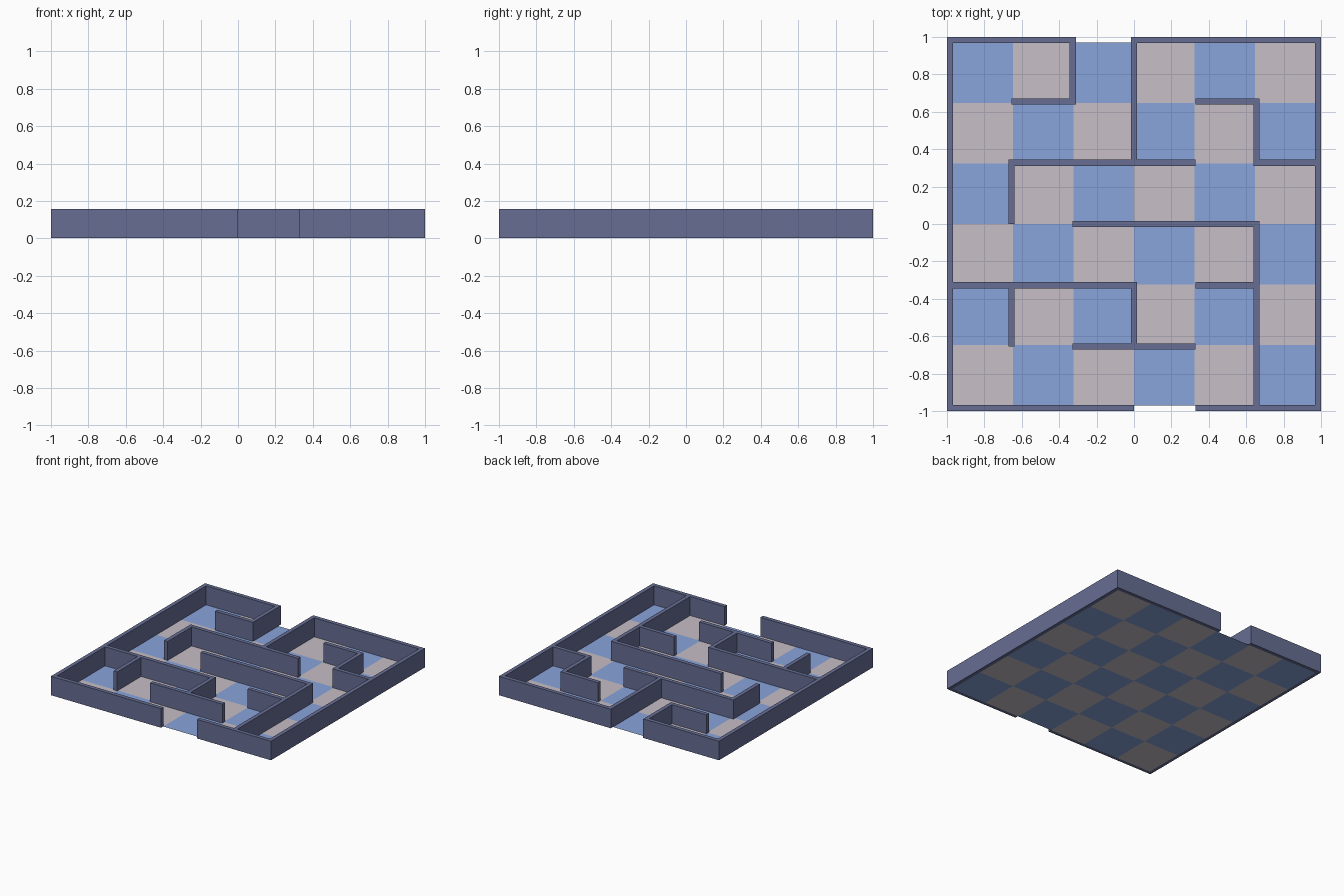
import bpy, bmesh

if "Cube" in bpy.data.objects:
    bpy.data.objects.remove(bpy.data.objects["Cube"])

N = 6              # cells per side
PITCH = 0.3278     # wall grid spacing
HALF = 0.0165      # half wall thickness
HEIGHT = 0.157
TILE = 0.3235      # floor tile size

# Wall runs on the grid: (line, start, end)
ACROSS = [(6, 0, 2), (6, 3, 6), (5, 1, 2), (5, 4, 5), (4, 1, 4), (4, 5, 6),
          (3, 2, 5), (2, 0, 3), (2, 4, 5), (1, 2, 4), (0, 0, 3), (0, 4, 6)]
ALONG = [(0, 0, 6), (6, 0, 6), (2, 5, 6), (3, 4, 6), (5, 4, 5),
         (1, 3, 4), (1, 1, 2), (3, 1, 2), (5, 0, 3)]


def material(name, rgb):
    m = bpy.data.materials.new(name)
    m.diffuse_color = (*rgb, 1)
    m.use_nodes = True
    m.node_tree.nodes["Principled BSDF"].inputs["Base Color"].default_value = m.diffuse_color
    return m


def finish(bm, name, mats):
    me = bpy.data.meshes.new(name)
    bm.to_mesh(me)
    bm.free()
    for m in mats:
        me.materials.append(m)
    ob = bpy.data.objects.new(name, me)
    bpy.context.collection.objects.link(ob)
    return ob


# Count the runs touching each grid node: free ends stop square on the node
def nodes(horizontal, run):
    line, a, b = run
    return [(k, line) if horizontal else (line, k) for k in range(a, b + 1)]


runs = [(True, r) for r in ACROSS] + [(False, r) for r in ALONG]
touch = {}
for h, r in runs:
    for n in nodes(h, r):
        touch[n] = touch.get(n, 0) + 1

# Plan cells: each grid line contributes coordinates at -half, 0, +half
coords = [(i - N / 2) * PITCH + d for i in range(N + 1) for d in (-HALF, 0, HALF)]
filled = set()
for h, r in runs:
    line, a, b = r
    ns = nodes(h, r)
    lo = 3 * a + (0 if touch[ns[0]] > 1 else 1)
    hi = 3 * b + (2 if touch[ns[-1]] > 1 else 1)
    for u in range(lo, hi):
        for v in (3 * line, 3 * line + 1):
            filled.add((u, v) if h else (v, u))

# Maze walls: one joined solid extruded from the plan
bm = bmesh.new()
verts = {}


def vert(i, j):
    if (i, j) not in verts:
        verts[i, j] = bm.verts.new((coords[i], coords[j], 0.001))
    return verts[i, j]


for i, j in sorted(filled):
    bm.faces.new([vert(i, j), vert(i + 1, j), vert(i + 1, j + 1), vert(i, j + 1)])
base = bm.faces[:]
ext = bmesh.ops.extrude_face_region(bm, geom=base, use_keep_orig=True)
top = [g for g in ext["geom"] if isinstance(g, bmesh.types.BMVert)]
bmesh.ops.translate(bm, vec=(0, 0, HEIGHT - 0.001), verts=top)
bmesh.ops.recalc_face_normals(bm, faces=bm.faces)
finish(bm, "maze_walls", [material("wall_slate", (0.135, 0.155, 0.295))])

# Checkered floor
bm = bmesh.new()
grid = [[bm.verts.new(((i - N / 2) * TILE, (j - N / 2) * TILE, 0))
         for j in range(N + 1)] for i in range(N + 1)]
for i in range(N):
    for j in range(N):
        f = bm.faces.new([grid[i][j], grid[i + 1][j],
                          grid[i + 1][j + 1], grid[i][j + 1]])
        f.material_index = (i + j) % 2
finish(bm, "checkered_floor", [material("tile_pale", (0.57, 0.52, 0.57)),
                               material("tile_blue", (0.25, 0.37, 0.71))])
